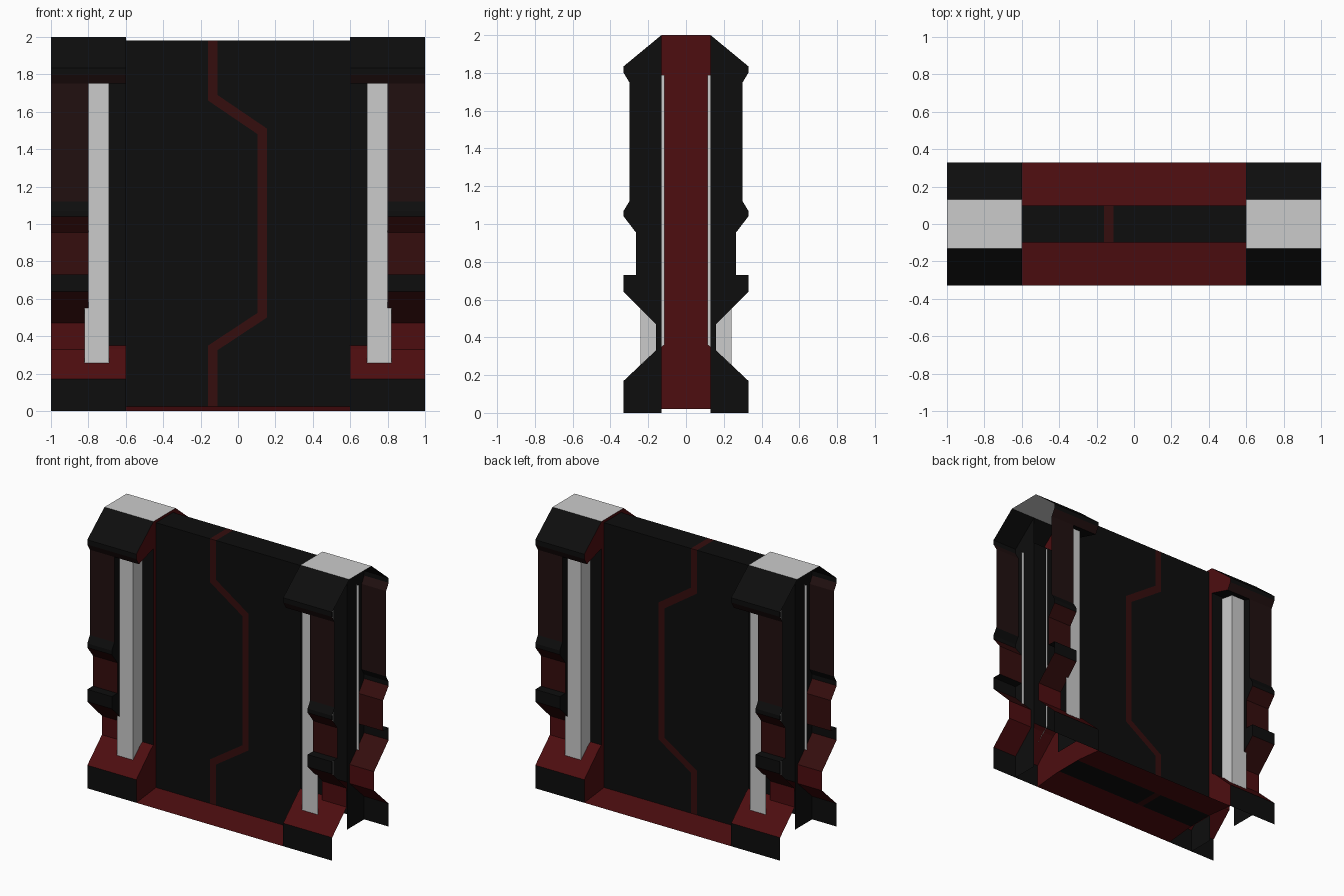
import bpy

if "Cube" in bpy.data.objects:
    bpy.data.objects.remove(bpy.data.objects["Cube"])


def material(name, rgb):
    m = bpy.data.materials.new(name)
    m.diffuse_color = (*rgb, 1)
    m.use_nodes = True
    m.node_tree.nodes["Principled BSDF"].inputs["Base Color"].default_value = m.diffuse_color
    return m


BLACK = material("black", (0.004, 0.004, 0.004))
RED = material("red", (0.075, 0.004, 0.005))
MID = material("dark_red", (0.035, 0.004, 0.004))
BROWN = material("brown", (0.015, 0.005, 0.005))


def build(name, verts, faces, mats=(), face_mats=None, mirror=(True, True)):
    me = bpy.data.meshes.new(name)
    me.from_pydata(verts, [], faces)
    for m in mats:
        me.materials.append(m)
    if face_mats:
        for p, i in zip(me.polygons, face_mats):
            p.material_index = i
    ob = bpy.data.objects.new(name, me)
    bpy.context.collection.objects.link(ob)
    if any(mirror):
        mod = ob.modifiers.new("mirror", 'MIRROR')
        mod.use_axis = (mirror[0], mirror[1], False)
    return ob


def sheet(name, profile, x0, x1, mats, mirror=(True, True)):
    """Sweep a (depth, height) profile along x, one material per segment."""
    verts = [(x, -d, z) for d, z in profile for x in (x0, x1)]
    faces = [(2*i, 2*i+1, 2*i+3, 2*i+2) for i in range(len(profile) - 1)]
    slots = list(dict.fromkeys(mats))
    return build(name, verts, faces, slots, [slots.index(m) for m in mats], mirror)


def wall(name, profile, x, mat):
    """Flat wall filling a (depth, height) outline."""
    return build(name, [(x, -d, z) for d, z in profile],
                 [list(range(len(profile)))], [mat])


# Pillar outlines, depth from the centre plane and height
base = [(.33, 0), (.33, .17), (.16, .33)]
column = [(.16, .33), (.16, .47), (.33, .64), (.33, .73), (.265, .73),
          (.265, .955), (.33, 1.04), (.33, 1.07), (.30, 1.12), (.30, 1.75)]
cap = [(.30, 1.75), (.33, 1.80), (.33, 1.835), (.13, 2.0)]

# Pillar shells
sheet("pillar_base", base, .6, 1, [BLACK, RED])
sheet("pillar_column", column, .8, 1,
      [RED, MID, BLACK, BLACK, MID, MID, BLACK, BLACK, BROWN])
sheet("pillar_cap", cap, .6, 1, [BROWN, BLACK, BLACK])
sheet("pillar_recess", [(.16, .33), (.13, .35), (.13, 1.8), (.30, 1.75)],
      .6, .8, [RED, BLACK, BLACK])
build("pillar_top", [(.6, -.13, 2), (1, -.13, 2), (1, .13, 2), (.6, .13, 2)],
      [(0, 1, 2, 3)], mirror=(True, False))

# Walls across the pillars: outer rib and inner end facing the panel
wall("pillar_rib", list(reversed([(.13, 0)] + base + column[1:] + cap[1:])), .8, BLACK)
wall("pillar_inner_end", [(.13, .02)] + base + [(.13, .35), (.13, 1.8)] + cap
     + [(0, 2), (0, .02)], .6, RED)

# Grey upright bar: front face and inner side
build("pillar_bar",
      [(.69, -.115, .36), (.69, -.24, .257), (.82, -.24, .257),
       (.69, -.115, 1.79), (.69, -.24, 1.768), (.82, -.24, 1.768)],
      [(0, 1, 4, 3), (1, 2, 5, 4)])

# Central panel with a kinked stripe running round both faces
left = [(-.16, 1.98), (-.16, 1.66), (.105, 1.48), (.105, .525), (-.16, .35), (-.16, .025)]
right = [(-.11, 1.98), (-.11, 1.69), (.155, 1.51), (.155, .50), (-.11, .325), (-.11, .025)]
rows = [[(-.6, l[1]), l, r, (.6, r[1])] for l, r in zip(left, right)]
verts = [(x, -.1, z) for row in rows for x, z in row]
verts += [(x, .1, z) for row in reversed(rows) for x, z in row]
n = 2 * len(rows)
faces, idx = [], []
for i in range(n):
    j = (i + 1) % n
    for c in range(3):
        faces.append((4*i+c, 4*j+c, 4*j+c+1, 4*i+c+1))
        idx.append(int(c == 1))
build("panel", verts, faces, [BLACK, MID], idx, (False, False))

# Low red sill between the pillars
sheet("sill", [(.33, 0), (.1, .025)], -.6, .6, [RED], (False, True))
